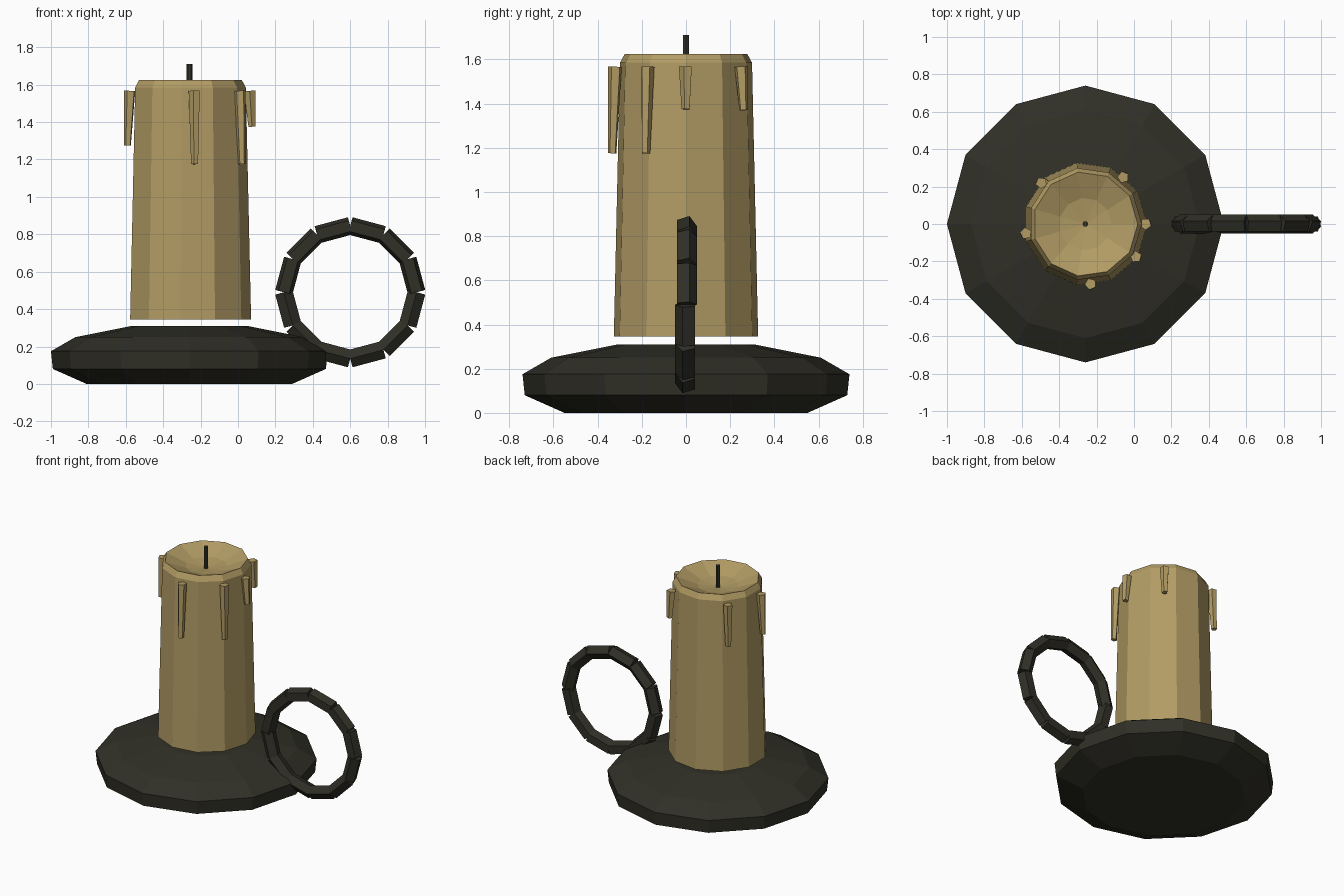
import bpy, bmesh, math
from mathutils import Vector, Matrix

if "Cube" in bpy.data.objects:
    bpy.data.objects.remove(bpy.data.objects["Cube"])

CX = -0.26  # candle and dish axis


def material(name, rgb):
    m = bpy.data.materials.new(name)
    m.diffuse_color = (*rgb, 1)
    m.use_nodes = True
    m.node_tree.nodes["Principled BSDF"].inputs["Base Color"].default_value = m.diffuse_color
    return m


IRON = material("dark iron", (0.030, 0.029, 0.020))
WAX = material("tan wax", (0.45, 0.335, 0.130))


def lathe(bm, profile, sides, mat=Matrix()):
    """Closed solid of revolution around local z; the profile runs bottom to top."""
    rings = []
    for r, z in profile:
        n = sides if r > 0 else 1
        rings.append([bm.verts.new(mat @ Vector((r * math.cos(k * math.tau / sides),
                                                 r * math.sin(k * math.tau / sides), z)))
                      for k in range(n)])
    for a, b in zip(rings, rings[1:]):
        for k in range(sides):
            j = (k + 1) % sides
            if len(b) == 1:
                bm.faces.new((a[k], a[j], b[0]))
            else:
                bm.faces.new((a[k], a[j], b[j], b[k]))
    bm.faces.new(rings[0][::-1])
    if len(rings[-1]) > 1:
        bm.faces.new(rings[-1])


def finish(bm, name, mat):
    bmesh.ops.recalc_face_normals(bm, faces=bm.faces)
    me = bpy.data.meshes.new(name)
    bm.to_mesh(me)
    bm.free()
    me.materials.append(mat)
    ob = bpy.data.objects.new(name, me)
    bpy.context.collection.objects.link(ob)
    return ob


def turned(name, profile, sides, mat):
    bm = bmesh.new()
    lathe(bm, profile, sides, Matrix.Translation((CX, 0, 0)))
    return finish(bm, name, mat)


# Twelve-sided dish
turned("dish", [(0.55, 0), (0.73, 0.08), (0.74, 0.175), (0.61, 0.25), (0.31, 0.31)], 12, IRON)

# Candle with a melted hollow in its top
turned("candle", [(0.33, 0.345), (0.302, 1.585), (0.28, 1.625), (0.14, 1.57), (0, 1.55)], 11, WAX)

# Wick
turned("wick", [(0.016, 1.52), (0.016, 1.71)], 6, IRON)

# Wax drips: (angle in degrees, lower end height)
for i, (deg, low) in enumerate([(0, 1.375), (51, 1.37), (137, 1.27),
                                (189, 1.275), (275, 1.175), (327, 1.175)]):
    out = Vector((math.cos(math.radians(deg)), math.sin(math.radians(deg)), 0))
    top = Vector((CX, 0, 1.567)) + out * 0.322
    bottom = Vector((CX, 0, low)) + out * 0.335
    axis = top - bottom
    mat = Matrix.Translation(bottom) @ axis.to_track_quat('Z', 'Y').to_matrix().to_4x4()
    bm = bmesh.new()
    lathe(bm, [(0.02, 0), (0.032, axis.length)], 5, mat)
    finish(bm, f"wax_drip_{i + 1}", WAX)

# Ring handle made of twelve straight five-sided rods
bm = bmesh.new()
R = 0.355
half = R * math.sin(math.pi / 12)
for k in range(12):
    a = (k + 0.5) * math.tau / 12
    radial = Vector((math.cos(a), 0, math.sin(a)))
    side = Vector((0, 1 if radial.z > 0 else -1, 0))
    along = side.cross(radial)
    mat = Matrix((side, radial, along)).transposed().to_4x4()
    mat.translation = Vector((0.6, 0, 0.49)) + radial * R * math.cos(math.pi / 12)
    lathe(bm, [(0.05, -half), (0.05, half)], 5, mat)
finish(bm, "ring_handle", IRON)
